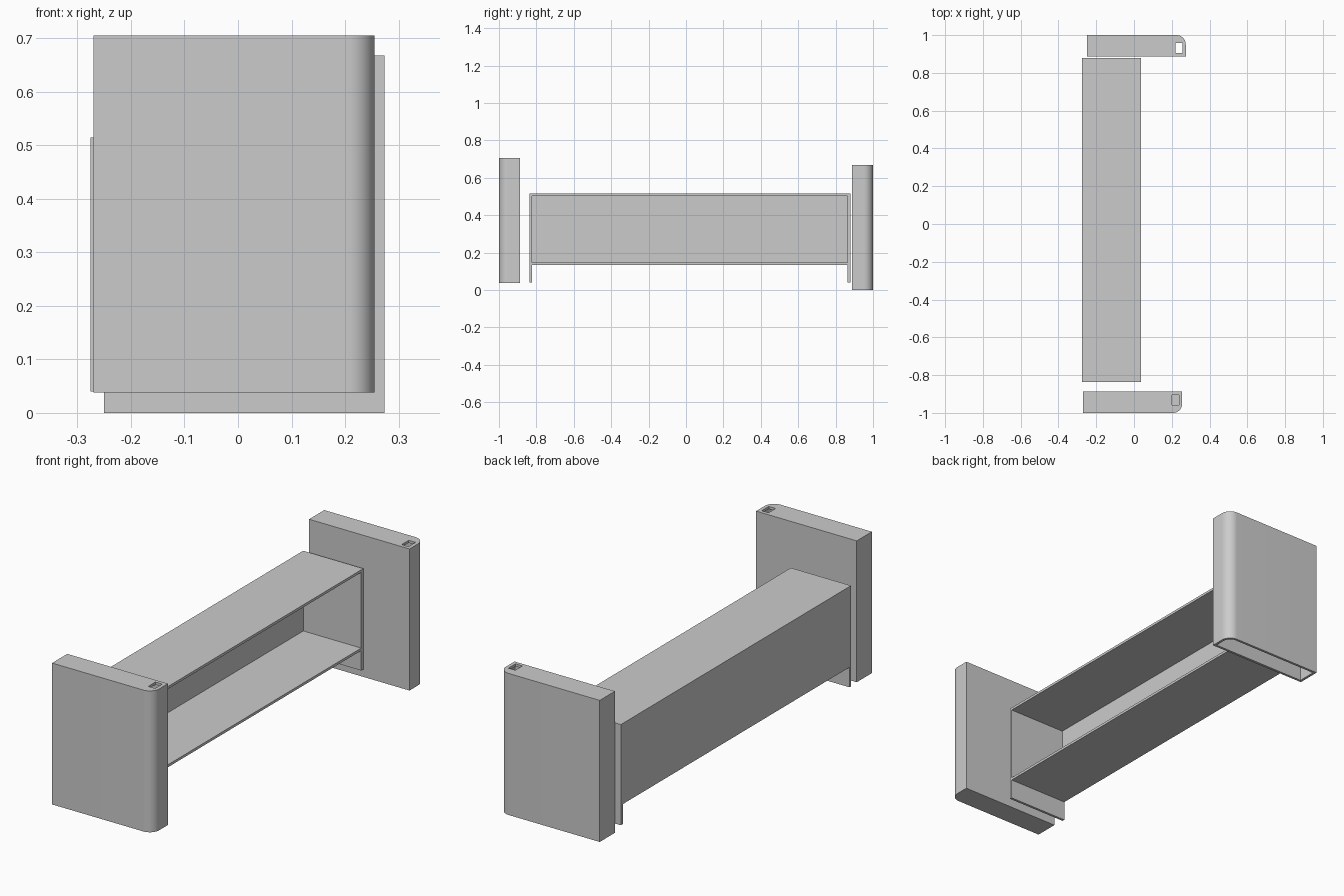
import bpy, bmesh, math

if "Cube" in bpy.data.objects:
    bpy.data.objects.remove(bpy.data.objects["Cube"])

WALL = 0.012


def mesh_object(name, bm):
    bmesh.ops.recalc_face_normals(bm, faces=bm.faces)
    mesh = bpy.data.meshes.new(name)
    bm.to_mesh(mesh)
    bm.free()
    obj = bpy.data.objects.new(name, mesh)
    bpy.context.collection.objects.link(obj)
    return obj


def prism(name, outline, z0, z1):
    bm = bmesh.new()
    face = bm.faces.new([bm.verts.new((x, y, z0)) for x, y in outline])
    ext = bmesh.ops.extrude_face_region(bm, geom=[face])
    for v in ext["geom"]:
        if isinstance(v, bmesh.types.BMVert):
            v.co.z = z1
    return mesh_object(name, bm)


def box(name, x0, x1, y0, y1, z0, z1):
    return prism(name, [(x0, y0), (x1, y0), (x1, y1), (x0, y1)], z0, z1)


def rounded_outline(x0, x1, inner, outer, side, inset, radius=0.049, steps=12):
    # rectangle whose outer right corner is rounded; side mirrors it in y
    a, b, c, d = x0 + inset, x1 - inset, inner + inset, outer - inset
    r = radius - inset
    pts = [(a, c), (b, c)]
    for i in range(steps + 1):
        t = math.pi / 2 * i / steps
        pts.append((b - r + r * math.cos(t), d - r + r * math.sin(t)))
    pts.append((a, d))
    return [(x, y * side) for x, y in pts]


def cut(obj, cutter):
    mod = obj.modifiers.new("cut", "BOOLEAN")
    mod.operation, mod.solver, mod.object = "DIFFERENCE", "EXACT", cutter
    bpy.context.view_layer.objects.active = obj
    bpy.ops.object.modifier_apply(modifier=mod.name)
    bpy.data.objects.remove(cutter)


def end_panel(name, x0, x1, z0, z1, side, open_bottom):
    panel = prism(name, rounded_outline(x0, x1, 0.887, 1.0, side, 0), z0, z1)
    # hollow core, open underneath on the back panel only
    floor = z0 - 0.05 if open_bottom else z0 + WALL
    cut(panel, prism("core_cutter", rounded_outline(x0, x1, 0.887, 1.0, side, WALL),
                     floor, z1 - WALL))
    # small slot in the top
    ys = sorted((0.904 * side, 0.957 * side))
    cut(panel, box("slot_cutter", x1 - 0.053, x1 - 0.017, *ys, z1 - 0.03, z1 + 0.03))
    bpy.ops.object.select_all(action="DESELECT")
    panel.select_set(True)
    bpy.context.view_layer.objects.active = panel
    bpy.ops.object.shade_smooth_by_angle(angle=math.radians(30))


# hollow end panels
end_panel("front_panel", -0.27, 0.255, 0.038, 0.705, -1, False)
end_panel("back_panel", -0.25, 0.274, 0.0, 0.668, 1, True)

# open-sided shelf box between them
X0, X1, Y0, Y1 = -0.276, 0.038, -0.836, 0.88
E0, E1 = Y0 + WALL, Y1 - 0.016
box("shelf_end_front", X0, X1, Y0, E0, 0.04, 0.515)
box("shelf_end_back", X0, X1, E1, Y1, 0.04, 0.515)
box("shelf_top", X0, X1, E0, E1, 0.515 - WALL, 0.515)
box("shelf_bottom", X0, X1, E0, E1, 0.134, 0.134 + WALL)
box("shelf_rear_wall", X0, X0 + WALL, E0, E1, 0.134 + WALL, 0.515 - WALL)
